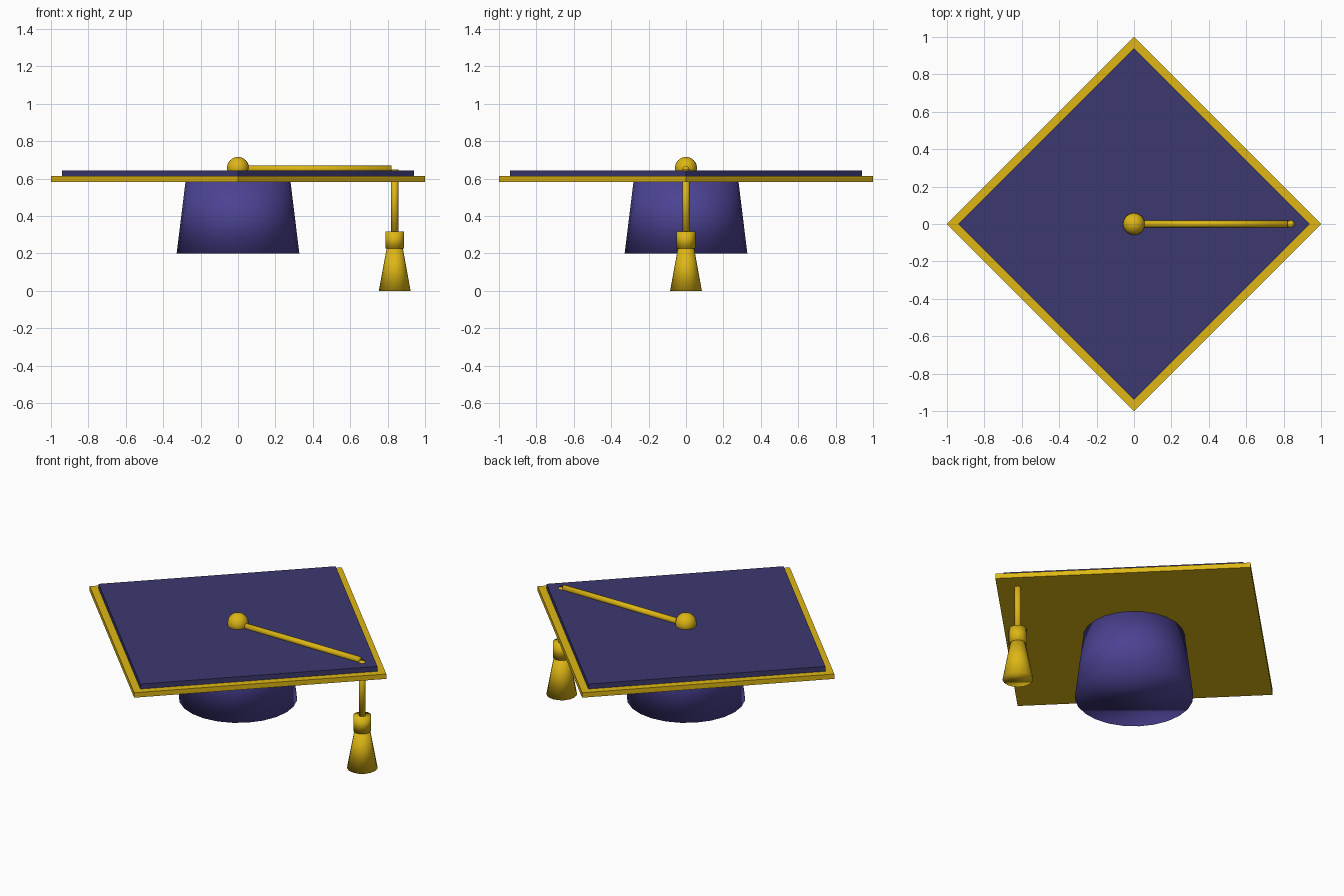
import bpy
from math import radians, sqrt

if "Cube" in bpy.data.objects:
    bpy.data.objects.remove(bpy.data.objects["Cube"])


def make_material(name, rgb):
    mat = bpy.data.materials.new(name)
    mat.use_nodes = True
    colour = (*rgb, 1)
    mat.diffuse_color = colour
    mat.node_tree.nodes["Principled BSDF"].inputs["Base Color"].default_value = colour
    return mat


gold = make_material("gold", (0.73, 0.47, 0.007))
navy = make_material("navy", (0.045, 0.04, 0.16))
indigo = make_material("indigo", (0.07, 0.055, 0.29))


def finish(name, mat, smooth=True):
    obj = bpy.context.object
    obj.name = name
    obj.data.materials.append(mat)
    if smooth:
        bpy.ops.object.shade_smooth()
    return obj


def square_board(name, mat, half_diagonal, bottom, top):
    """Flat square slab with its corners on the x and y axes."""
    bpy.ops.mesh.primitive_cube_add(size=1, location=(0, 0, (bottom + top) / 2),
                                    rotation=(0, 0, radians(45)))
    side = half_diagonal * sqrt(2)
    bpy.context.object.scale = (side, side, top - bottom)
    return finish(name, mat, smooth=False)


def upright_cone(name, mat, x, bottom, top, r_bottom, r_top, sides=16):
    bpy.ops.mesh.primitive_cone_add(vertices=sides, radius1=r_bottom, radius2=r_top,
                                    depth=top - bottom, location=(x, 0, (bottom + top) / 2))
    return finish(name, mat)


# Cap: skull part, gold trim board and top board
upright_cone("skull_cap", indigo, 0, 0.2, 0.59, 0.328, 0.28, sides=24)
square_board("trim_board", gold, 1.0, 0.583, 0.613)
square_board("top_board", navy, 0.94, 0.613, 0.643)

# Button in the centre
bpy.ops.mesh.primitive_uv_sphere_add(segments=16, ring_count=12, radius=0.059,
                                     location=(0, 0, 0.657))
finish("button", gold)

# Cord lying across the board
cord_end = 0.822
bpy.ops.mesh.primitive_cylinder_add(vertices=12, radius=0.018, depth=cord_end,
                                    location=(cord_end / 2, 0, 0.651),
                                    rotation=(0, radians(90), 0))
finish("flat_cord", gold)

# Hanging cord, knot and tassel
tassel_x = 0.838
upright_cone("hanging_cord", gold, tassel_x, 0.3, 0.648, 0.019, 0.019, sides=12)
upright_cone("tassel_knot", gold, tassel_x, 0.226, 0.318, 0.05, 0.05)
upright_cone("tassel_skirt", gold, tassel_x, 0, 0.23, 0.085, 0.043)
